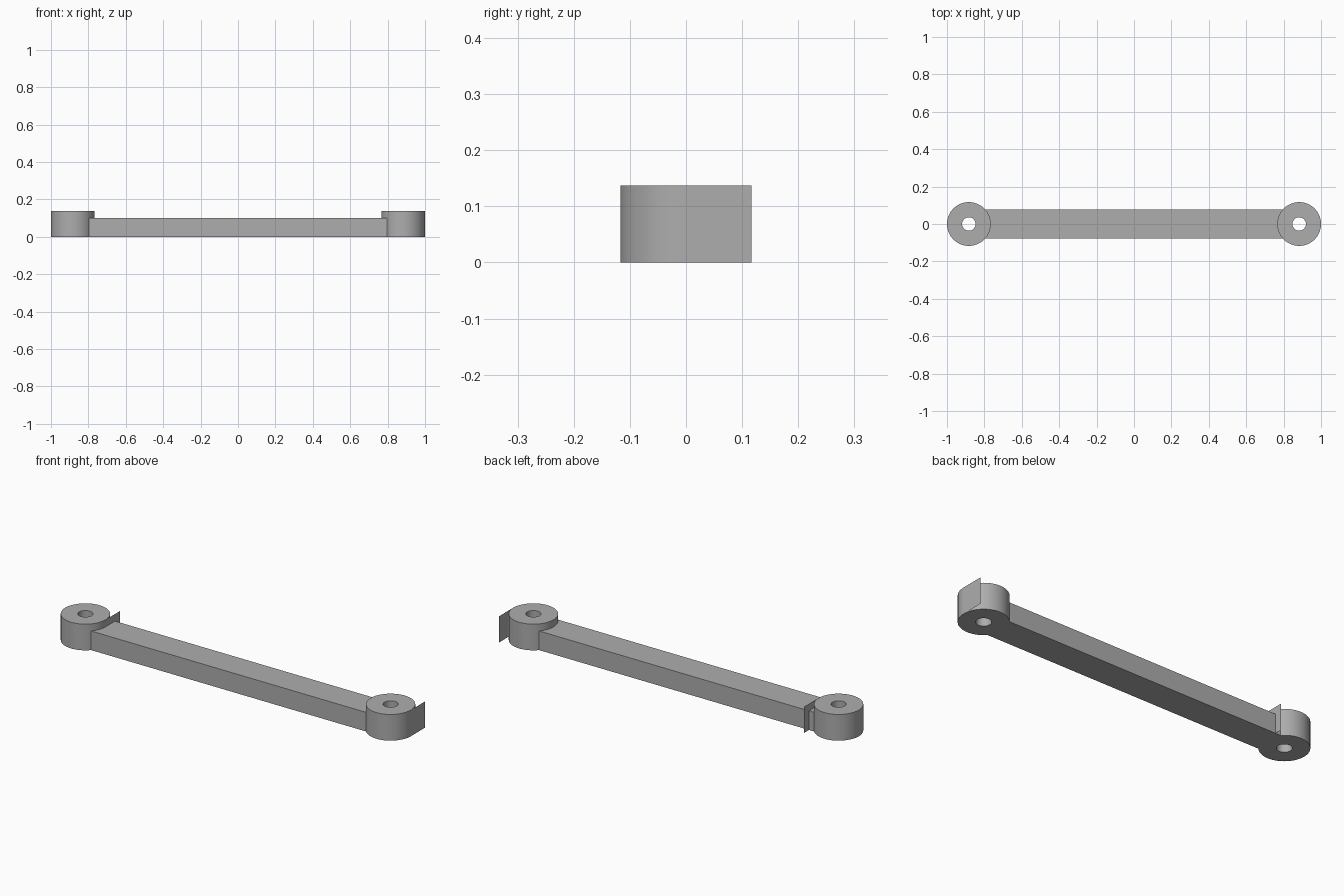
import bpy
import bmesh
import math

if "Cube" in bpy.data.objects:
    bpy.data.objects.remove(bpy.data.objects["Cube"], do_unlink=True)

BOSS_X, BOSS_R, HOLE_R, BOSS_H = 0.883, 0.117, 0.036, 0.137
BAR_HALF, BAR_H = 0.078, 0.10
SEGMENTS = 64

grey = bpy.data.materials.new("plain_grey")
grey.use_nodes = True
GREY = (0.42, 0.42, 0.42, 1)
grey.diffuse_color = GREY
grey.node_tree.nodes["Principled BSDF"].inputs["Base Color"].default_value = GREY


def finish(name, bm, smooth=False):
    """Turn a bmesh into a named grey object."""
    bmesh.ops.recalc_face_normals(bm, faces=bm.faces)
    mesh = bpy.data.meshes.new(name)
    bm.to_mesh(mesh)
    bm.free()
    mesh.materials.append(grey)
    obj = bpy.data.objects.new(name, mesh)
    bpy.context.collection.objects.link(obj)
    if smooth:
        bpy.ops.object.select_all(action="DESELECT")
        obj.select_set(True)
        bpy.context.view_layer.objects.active = obj
        bpy.ops.object.shade_smooth_by_angle(angle=math.radians(30))
    return obj


def make_boss(name, cx):
    """Round end with a bolt hole: a rectangular section swept in a circle."""
    bm = bmesh.new()
    section = [(HOLE_R, 0), (BOSS_R, 0), (BOSS_R, BOSS_H), (HOLE_R, BOSS_H)]
    rings = []
    for i in range(SEGMENTS):
        a = 2 * math.pi * i / SEGMENTS
        rings.append([bm.verts.new((cx + r * math.cos(a), r * math.sin(a), z))
                      for r, z in section])
    for i, ring in enumerate(rings):
        after = rings[(i + 1) % SEGMENTS]
        for k in range(4):
            n = (k + 1) % 4
            bm.faces.new((ring[k], ring[n], after[n], after[k]))
    finish(name, bm, smooth=True)


def make_fin(name, x):
    """Thin upright sheet touching the +x side of a boss."""
    bm = bmesh.new()
    corners = [(0, 0), (BOSS_R, 0), (BOSS_R, BOSS_H), (0, BOSS_H)]
    bm.faces.new([bm.verts.new((x, y, z)) for y, z in corners])
    finish(name, bm)


def make_bar():
    """Straight link whose ends are hollowed to fit the bosses."""
    half = math.asin(BAR_HALF / BOSS_R)
    steps = 12
    arc = []
    for i in range(steps + 1):
        a = half - 2 * half * i / steps
        arc.append((BOSS_X - BOSS_R * math.cos(a), BOSS_R * math.sin(a)))
    outline = arc + [(-x, -y) for x, y in arc]
    bm = bmesh.new()
    base = bm.faces.new([bm.verts.new((x, y, 0)) for x, y in outline])
    top = bmesh.ops.extrude_face_region(bm, geom=[base], use_keep_orig=True)
    verts = [v for v in top["geom"] if isinstance(v, bmesh.types.BMVert)]
    bmesh.ops.translate(bm, verts=verts, vec=(0, 0, BAR_H))
    finish("link_bar", bm)


# Both ends, then the bar between them
for side, sign in (("left", 1), ("right", -1)):
    make_boss(side + "_boss", sign * BOSS_X)
    make_fin(side + "_fin", sign * BOSS_X + BOSS_R)
make_bar()
